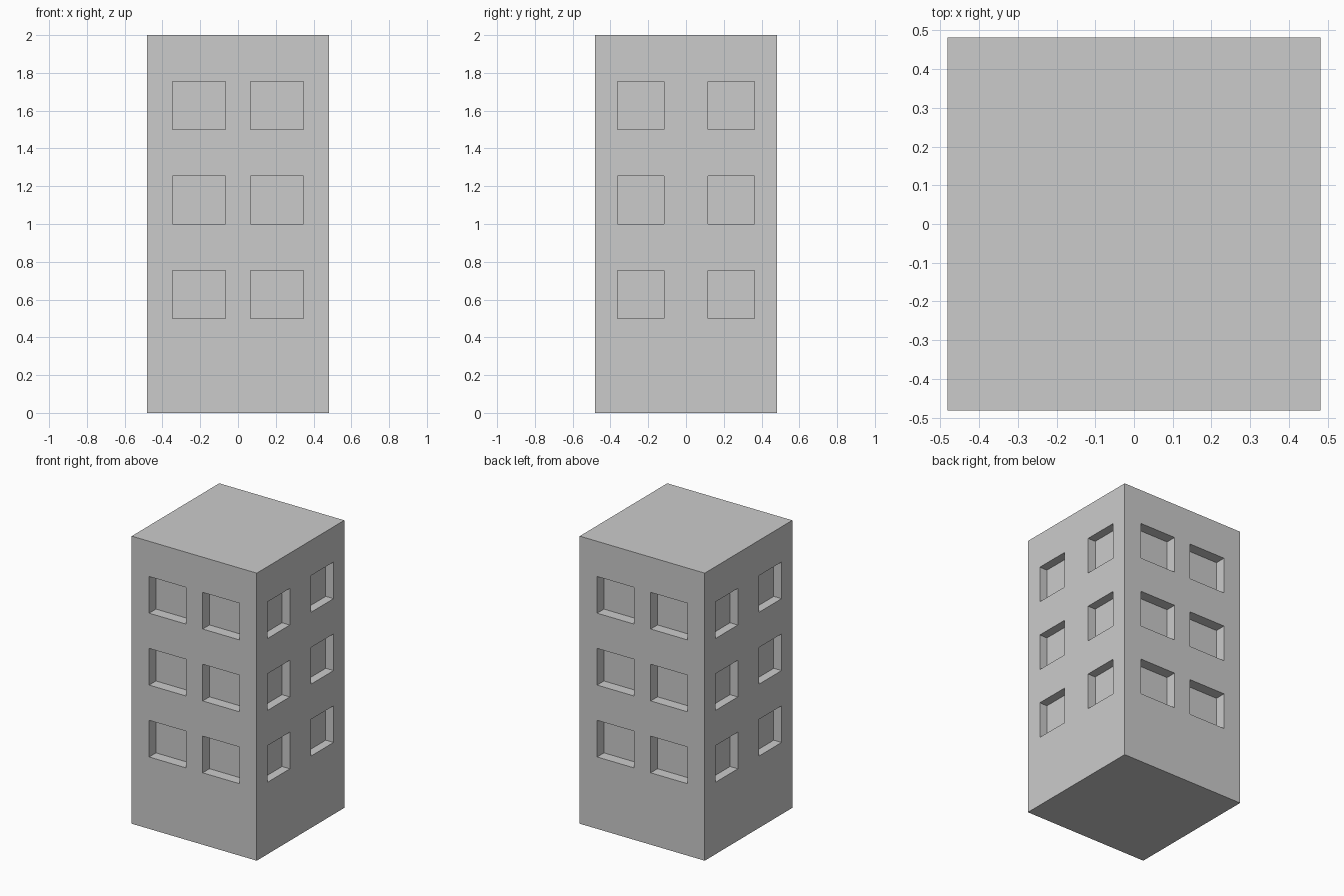
import bpy, bmesh
from mathutils import Matrix, Vector

if "Cube" in bpy.data.objects:
    bpy.data.objects.remove(bpy.data.objects["Cube"])

HALF, HEIGHT = 0.481, 2.0
FLOORS = [0.5, 1.0, 1.5]
WIN_H = 0.255
DEPTH_Y, DEPTH_X = 0.075, 0.06


def add_box(bm, lo, hi):
    lo, hi = Vector(lo), Vector(hi)
    mat = Matrix.Translation((lo + hi) / 2) @ Matrix.Diagonal((*(hi - lo), 1))
    bmesh.ops.create_cube(bm, size=1, matrix=mat)


def make_object(name, bm):
    mesh = bpy.data.meshes.new(name)
    bm.to_mesh(mesh)
    bm.free()
    obj = bpy.data.objects.new(name, mesh)
    bpy.context.collection.objects.link(obj)
    return obj


def span(sign, a, b):
    return sorted((sign * a, sign * b))


# Tower block
bm = bmesh.new()
add_box(bm, (-HALF, -HALF, 0), (HALF, HALF, HEIGHT))
building = make_object("building", bm)

# Window recesses: two per floor on each of the four walls
bm = bmesh.new()
for z in FLOORS:
    for side in (-1, 1):
        for wall in (-1, 1):
            x0, x1 = span(side, 0.065, 0.347)
            y0, y1 = span(wall, HALF - DEPTH_Y, HALF + 0.1)
            add_box(bm, (x0, y0, z), (x1, y1, z + WIN_H))
            y0, y1 = span(side, 0.117, 0.363)
            x0, x1 = span(wall, HALF - DEPTH_X, HALF + 0.1)
            add_box(bm, (x0, y0, z), (x1, y1, z + WIN_H))
cutter = make_object("window_cutter", bm)
cutter.hide_render = True
cutter.display_type = 'WIRE'

cut = building.modifiers.new("windows", 'BOOLEAN')
cut.operation = 'DIFFERENCE'
cut.solver = 'EXACT'
cut.object = cutter
